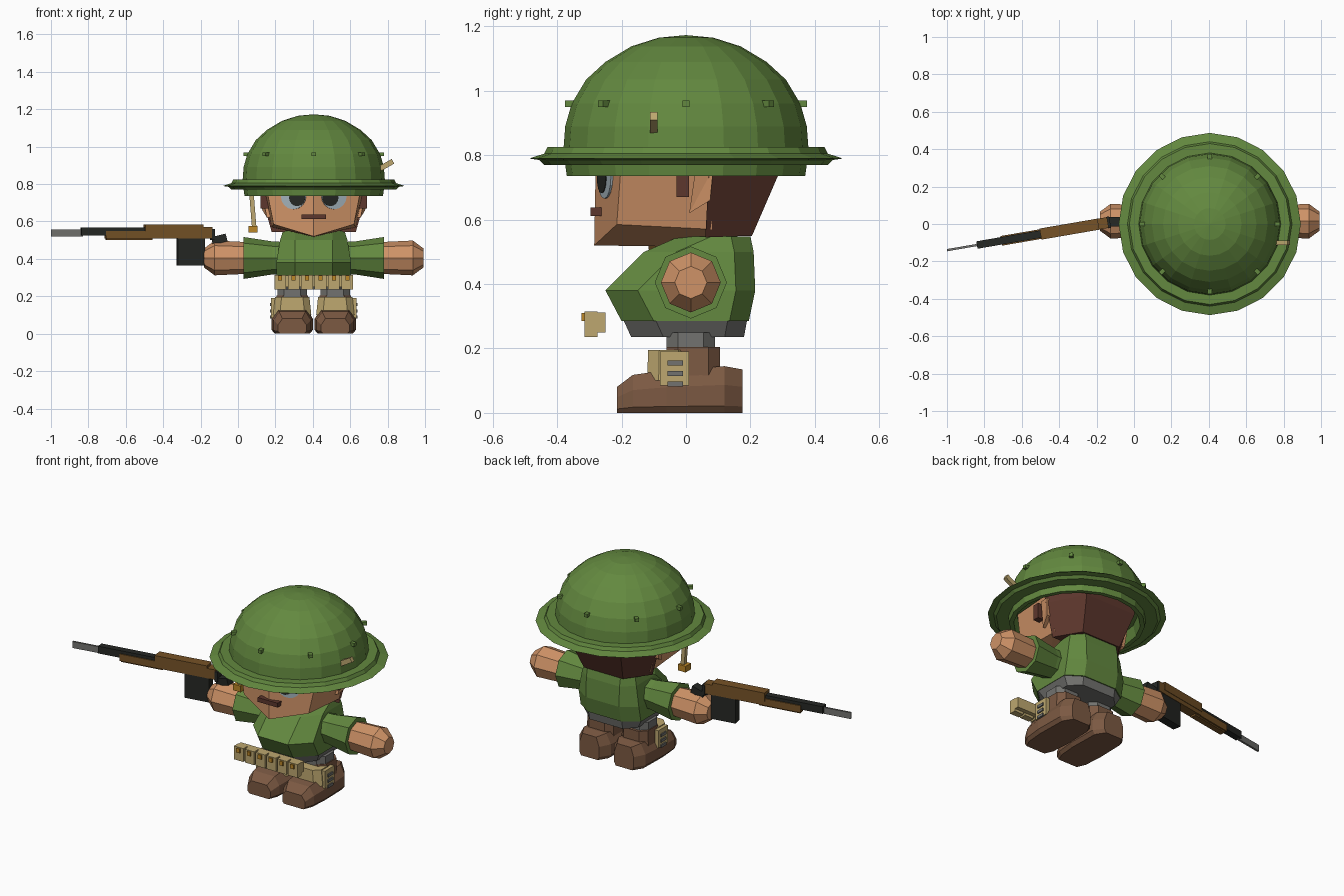
import bpy, bmesh, math
from mathutils import Matrix, Vector

if "Cube" in bpy.data.objects:
    bpy.data.objects.remove(bpy.data.objects["Cube"])

CX = 0.405  # body centre line


def material(name, r, g, b):
    m = bpy.data.materials.new(name)
    m.use_nodes = True
    m.diffuse_color = (r, g, b, 1)
    m.node_tree.nodes["Principled BSDF"].inputs["Base Color"].default_value = (r, g, b, 1)
    return m


green = material("army green", 0.125, 0.25, 0.05)
skin = material("skin", 0.62, 0.29, 0.135)
leather = material("boot leather", 0.2, 0.1, 0.055)
dark_brown = material("dark brown hair", 0.11, 0.038, 0.026)
canvas = material("tan canvas", 0.51, 0.39, 0.16)
grey = material("grey", 0.17, 0.17, 0.16)
eye_white = material("pale eye", 0.36, 0.44, 0.49)
black = material("gun black", 0.019, 0.021, 0.018)
wood = material("wood", 0.18, 0.085, 0.02)
brass = material("brass", 0.5, 0.24, 0.02)


def finish(name, bm, mat):
    bmesh.ops.recalc_face_normals(bm, faces=bm.faces)
    mesh = bpy.data.meshes.new(name)
    bm.to_mesh(mesh)
    bm.free()
    mesh.materials.append(mat)
    obj = bpy.data.objects.new(name, mesh)
    bpy.context.collection.objects.link(obj)
    return obj


def loft(name, rings, mat):
    """Skin through rings of points, both ends closed with fans."""
    bm = bmesh.new()
    rows = [[bm.verts.new(p) for p in ring] for ring in rings]
    n = len(rows[0])
    for a, b in zip(rows, rows[1:]):
        for i in range(n):
            j = (i + 1) % n
            bm.faces.new((a[i], a[j], b[j], b[i]))
    for row in (rows[0], rows[-1]):
        for i in range(1, n - 1):
            bm.faces.new((row[0], row[i], row[i + 1]))
    return finish(name, bm, mat)


def mirrored(half, cx=CX):
    """Close a half outline across the plane x = cx."""
    other = [(-x, y, z) for x, y, z in reversed(half) if x > 0]
    return [(cx + x, y, z) for x, y, z in half + other]


def box(name, center, size, mat, rot=0, axis="Z"):
    bm = bmesh.new()
    m = Matrix.Translation(center) @ Matrix.Rotation(rot, 4, axis) @ Matrix.Diagonal((*size, 1))
    bmesh.ops.create_cube(bm, size=1, matrix=m)
    return finish(name, bm, mat)


def span(name, xs, ys, zs, mat):
    lo, hi = Vector((xs[0], ys[0], zs[0])), Vector((xs[1], ys[1], zs[1]))
    return box(name, (lo + hi) / 2, [abs(v) for v in hi - lo], mat)


def disc(name, center, radius, depth, mat, rot):
    bm = bmesh.new()
    m = Matrix.Translation(center) @ Matrix.Rotation(rot, 4, "Z") @ Matrix.Rotation(math.pi / 2, 4, "X")
    bmesh.ops.create_cone(bm, cap_ends=True, segments=16, radius1=radius, radius2=radius,
                          depth=depth, matrix=m)
    return finish(name, bm, mat)


# Helmet: lathed shell with stepped brim
profile = [(0, .8), (.33, .8), (.345, .735), (.37, .735), (.375, .77), (.44, .77), (.455, .785),
           (.487, .79), (.44, .805), (.43, .825), (.38, .825), (.375, .89), (.355, .96),
           (.31, 1.035), (.25, 1.09), (.17, 1.138), (.085, 1.165), (0, 1.173)]
bm = bmesh.new()
verts = [bm.verts.new((CX + r, 0, z)) for r, z in profile]
edges = [bm.edges.new(pair) for pair in zip(verts, verts[1:])]
bmesh.ops.spin(bm, geom=verts + edges, cent=(CX, 0, 0), axis=(0, 0, 1),
               angle=math.tau, steps=20)
bmesh.ops.remove_doubles(bm, verts=bm.verts, dist=0.0005)
finish("helmet", bm, green)

# Helmet studs
for i in range(8):
    a = i * math.tau / 8
    box("helmet_stud", (CX + .36 * math.cos(a), .36 * math.sin(a), .96), (.03, .022, .02), green, a)

# Chin strap: one half hanging, the other flipped up
box("hanging_strap", (.08, -.1, .65), (.024, .024, .18), canvas, -.08, "Y")
span("strap_buckle", (.055, .105), (-.125, -.075), (.54, .577), brass)
box("raised_strap", (.785, -.1, .897), (.1, .024, .028), canvas, -.52, "Y")

# Head with pointed chin ridge
jaw = [(0, -.285, .52), (.215, -.215, .585), (.225, .08, .57), (0, .08, .515)]
brow = [(0, -.28, .79), (.255, -.2, .79), (.275, .08, .79), (0, .08, .79)]
loft("head", [mirrored(jaw), mirrored(brow)], skin)
nape = [(.225, .06, .545), (.13, .205, .55)]
crown = [(.28, .07, .735), (.17, .285, .735)]
cap = [(.28, .06, .79), (.17, .28, .79)]
loft("hair", [mirrored(r) for r in (nape, crown, cap)], dark_brown)
span("moustache", (CX - .066, CX + .066), (-.297, -.262), (.612, .638), dark_brown)

for side, label in ((1, "left"), (-1, "right")):
    def sx(v):
        return CX + side * v

    # Eyes, ears and sideburns
    slant = side * math.atan2(.075, .235)
    disc(label + "_eye", (sx(.108), -.25, .735), .07, .009, eye_white, slant)
    disc(label + "_pupil", (sx(.088), -.259, .727), .045, .008, black, slant)
    span(label + "_sideburn", (sx(.24), sx(.285)), (-.03, .01), (.67, .76), dark_brown)
    loft(label + "_ear", [[(sx(x), .01, .62), (sx(x + .025), .075, .66),
                           (sx(x + .035), .085, .76), (sx(x + .03), .03, .76)]
                          for x in (.22, .25)], skin)

    # Arms: sleeve and rounded fist
    def arm_ring(x, r):
        return [(sx(x), .015 + r * math.cos(k * math.tau / 8), .405 + r * math.sin(k * math.tau / 8))
                for k in range(8)]
    loft(label + "_sleeve", [arm_ring(.14, .085), arm_ring(.22, .088), arm_ring(.375, .112)], green)
    loft(label + "_hand", [arm_ring(.36, .085), arm_ring(.53, .093), arm_ring(.588, .05)], skin)

    # Legs and boots
    fx = sx(.115)

    def octagon(z, w, front, back):
        c = .035
        return mirrored([(w - c, front, z), (w, front + c, z), (w, back - c, z), (w - c, back, z)], fx)
    loft(label + "_leg", [octagon(.18, .08, -.06, .09), octagon(.25, .08, -.06, .09)], grey)
    loft(label + "_ankle", [octagon(.1, .09, -.06, .105), octagon(.205, .085, -.06, .105)], leather)
    foot = [(-.215, .075, .08), (-.165, .1, .118), (-.06, .11, .133), (.12, .105, .145), (.175, .065, .135)]
    loft(label + "_boot", [mirrored([(w * .85, y, 0), (w, y, h * .15), (w, y, h * .6), (w * .7, y, h)], fx)
                           for y, w, h in foot], leather)

    # Gaiter with buckled outer flap
    loft(label + "_gaiter", [octagon(.1, .102, -.12, .012), octagon(.195, .092, -.118, .012)], canvas)
    outer = [fx + side * v for v in (.09, .113, .12)]
    span(label + "_gaiter_flap", outer[:2], (-.08, .01), (.085, .19), canvas)
    for z in (.155, .122, .09):
        span(label + "_gaiter_buckle", outer[::2], (-.057, -.01), (z - .008, z + .008), grey)


# Torso and hips
def trunk(z, w, front, back):
    return mirrored([(.1, front, z), (w, front + .1, z), (w, back - .06, z), (.11, back, z)])


loft("shirt", [trunk(.285, .2, -.2, .195), trunk(.38, .2, -.25, .215),
               trunk(.5, .18, -.13, .21), trunk(.548, .165, -.02, .2)], green)
loft("hips", [trunk(.235, .17, -.17, .18), trunk(.29, .2, -.195, .19)], grey)

# Ammunition belt in front of the waist
span("pouch_belt", (CX - .21, CX + .21), (-.285, -.25), (.25, .312), canvas)
for i in range(6):
    x = CX + (i - 2.5) * .072
    span("pouch", (x - .031, x + .031), (-.315, -.275), (.235, .315), canvas)
    span("pouch_clasp", (x - .011, x + .011), (-.324, -.31), (.285, .31), brass)

# Rifle: blocks laid along a slightly turned axis
SLOPE = .172


def gun_part(name, x0, x1, z0, z1, width, mat):
    x = (x0 + x1) / 2
    box(name, (x, -.14 + SLOPE * (x + 1), (z0 + z1) / 2),
        ((x1 - x0) * math.hypot(1, SLOPE), width, z1 - z0), mat, math.atan(SLOPE))


gun_part("bayonet", -1, -.83, .52, .558, .012, grey)
gun_part("barrel", -.84, -.49, .525, .568, .04, black)
gun_part("fore_grip", -.71, -.49, .508, .55, .052, wood)
gun_part("fore_grip_rail", -.705, -.46, .5, .512, .035, wood)
gun_part("gun_body", -.5, -.19, .535, .585, .06, wood)
gun_part("gun_underside", -.5, -.14, .51, .54, .055, wood)
gun_part("gun_rear", -.2, -.14, .51, .57, .058, wood)
gun_part("rear_plate", -.145, -.128, .5, .56, .062, black)
gun_part("magazine", -.325, -.18, .365, .535, .05, black)
box("pistol_grip", (-.1, .012, .505), (.08, .05, .042), black, -.25, "Y")
